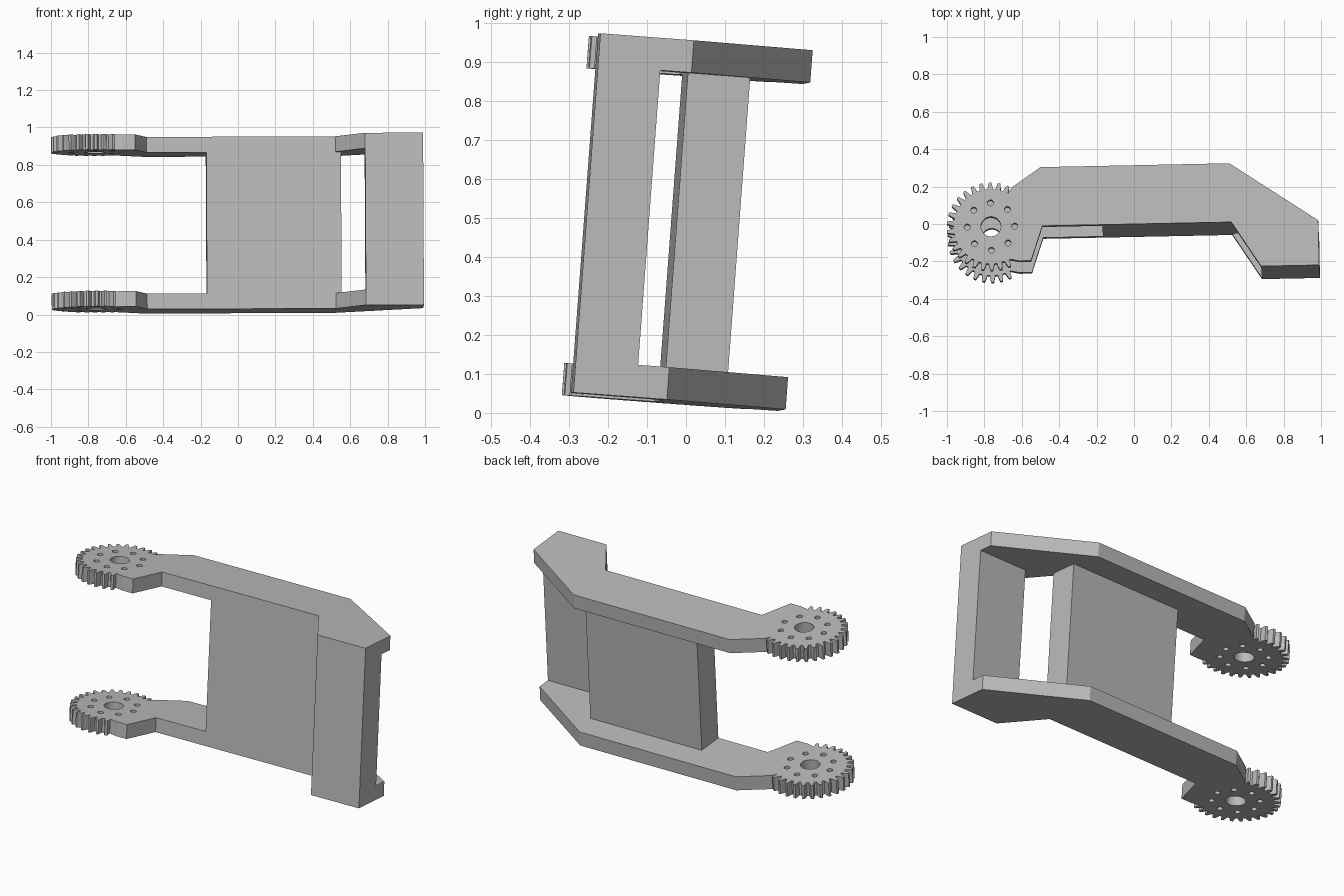
import bpy
import bmesh
from math import cos, sin, radians, tau
from mathutils import Matrix, Vector

cube = bpy.data.objects.get("Cube")
if cube:
    bpy.data.objects.remove(cube, do_unlink=True)

HEIGHT = 0.923          # overall height between outer plate faces
THICK = 0.083           # plate thickness
HUB = Vector((-0.765, 0.002))
TEETH = 30

# The whole frame leans slightly
POSE = (Matrix.Translation((0, 0, 0.951))
        @ Matrix.Rotation(radians(-4.3), 4, 'X')
        @ Matrix.Rotation(radians(-0.3), 4, 'Y')
        @ Matrix.Rotation(radians(1.15), 4, 'Z'))

grey = bpy.data.materials.new("plain_grey")
grey.use_nodes = True
grey.diffuse_color = (0.5, 0.5, 0.5, 1)
grey.node_tree.nodes["Principled BSDF"].inputs["Base Color"].default_value = (0.5, 0.5, 0.5, 1)


def polar(center, radius, degrees):
    a = radians(degrees)
    return center + Vector((cos(a), sin(a))) * radius


def circle(center, radius, sides):
    return [polar(center, radius, 360 * i / sides) for i in range(sides)]


def add_object(name, mesh):
    mesh.materials.clear()
    mesh.materials.append(grey)
    obj = bpy.data.objects.new(name, mesh)
    bpy.context.collection.objects.link(obj)
    obj.matrix_world = POSE
    return obj


def extrude_loops(name, loops, low, high):
    """Solid from a flat outline; inner loops become holes."""
    curve = bpy.data.curves.new(name + "_profile", 'CURVE')
    curve.dimensions = '2D'
    curve.fill_mode = 'BOTH'
    curve.extrude = (high - low) / 2
    for loop in loops:
        spline = curve.splines.new('POLY')
        spline.points.add(len(loop) - 1)
        for point, co in zip(spline.points, loop):
            point.co = (co[0], co[1], 0, 1)
        spline.use_cyclic_u = True
    temp = bpy.data.objects.new(name + "_profile", curve)
    bpy.context.collection.objects.link(temp)
    graph = bpy.context.evaluated_depsgraph_get()
    mesh = bpy.data.meshes.new_from_object(temp.evaluated_get(graph))
    bpy.data.objects.remove(temp, do_unlink=True)

    bm = bmesh.new()
    bm.from_mesh(mesh)
    bmesh.ops.remove_doubles(bm, verts=bm.verts, dist=0.0002)
    bmesh.ops.translate(bm, verts=bm.verts, vec=(0, 0, (low + high) / 2))
    bmesh.ops.recalc_face_normals(bm, faces=bm.faces)
    for face in bm.faces:
        face.smooth = False
    bm.to_mesh(mesh)
    bm.free()
    return add_object(name, mesh)


def box(name, x0, x1, y0, y1, z0, z1):
    return extrude_loops(name, [[(x0, y0), (x1, y0), (x1, y1), (x0, y1)]], z0, z1)


# Arm outline, ending in gear teeth around the hub
arm = [(-0.62, -0.185), (-0.554, -0.185), (-0.49, 0), (0.52, 0), (0.675, -0.24),
       (0.985, -0.24), (0.985, 0), (0.516, 0.315), (-0.494, 0.315), (-0.652, 0.208)]
tooth = [(-4.2, 0.2), (-3, 0.218), (-1.6, 0.236), (1.6, 0.236), (3, 0.218), (4.2, 0.2)]
pitch = 360 / TEETH
for i in range(TEETH):
    middle = (i + 0.5) * pitch
    if 64 < middle < 304:
        arm += [polar(HUB, radius, middle + turn) for turn, radius in tooth]

# Axle bore and ring of bolt holes
holes = [circle(HUB, 0.053, 32)]
holes += [circle(polar(HUB, 0.127, 45 * i), 0.016, 16) for i in range(8)]

extrude_loops("upper_arm_plate", [arm] + holes, -THICK, 0)
extrude_loops("lower_arm_plate", [arm] + holes, -HEIGHT, THICK - HEIGHT)

# Uprights joining the two plates
box("wide_cross_block", -0.17, 0.55, 0, 0.16, THICK - HEIGHT, -THICK)
box("end_cross_block", 0.675, 0.985, -0.24, -0.08, THICK - HEIGHT, -THICK)
